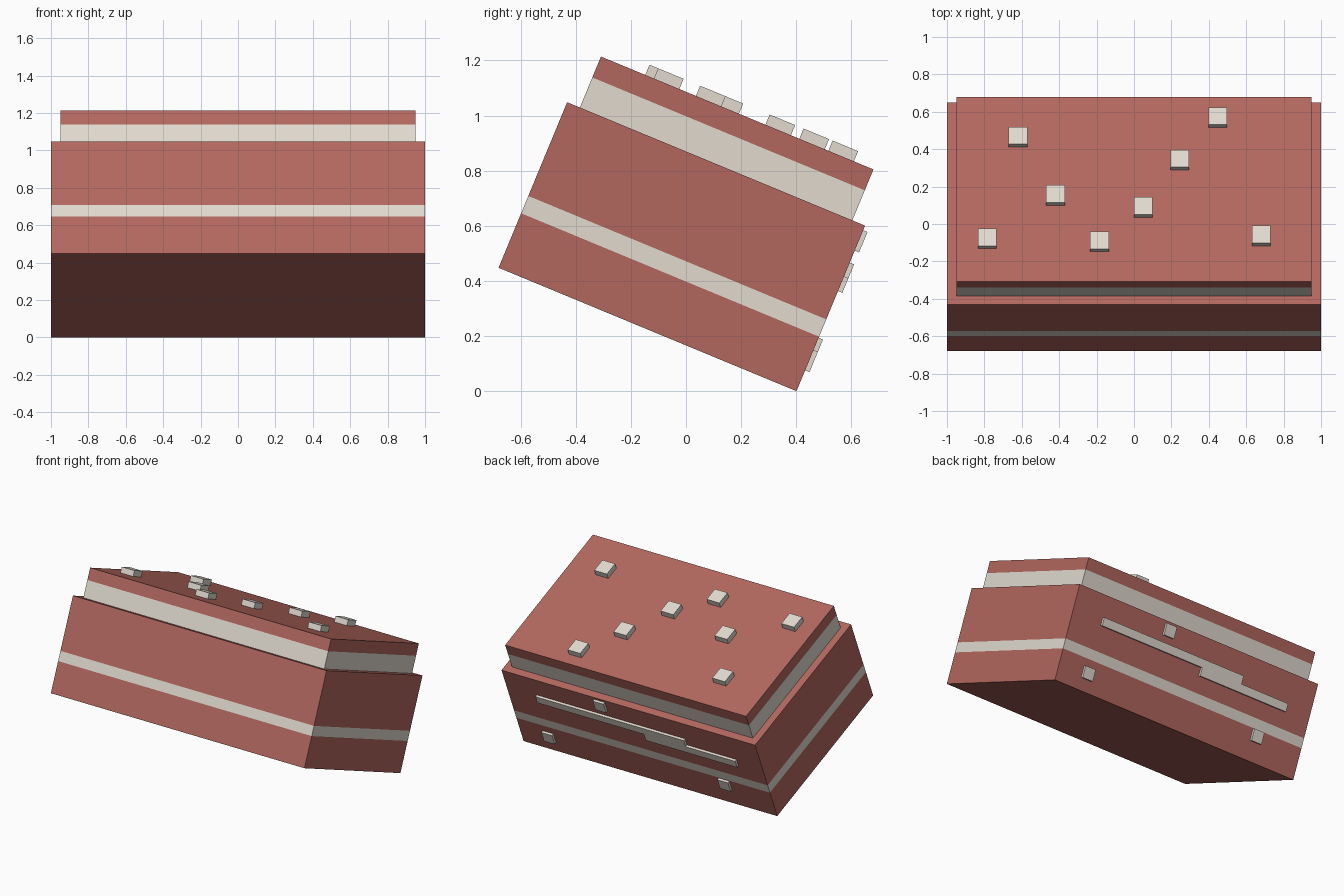
import bpy, bmesh, math
from mathutils import Matrix

cube = bpy.data.objects.get("Cube")
if cube:
    bpy.data.objects.remove(cube, do_unlink=True)


def material(name, rgb):
    mat = bpy.data.materials.new(name)
    mat.use_nodes = True
    mat.diffuse_color = (*rgb, 1)
    mat.node_tree.nodes["Principled BSDF"].inputs["Base Color"].default_value = (*rgb, 1)
    return mat


RED = material("brick red", (0.445, 0.136, 0.112))
CREAM = material("cream", (0.75, 0.70, 0.625))

# The whole block leans back: local y runs along its base, local z up its side
TILT = math.radians(22.5)
DEPTH, BODY_TOP, LID_TOP = 1.17, 0.65, 0.85
FRAME = Matrix.Translation((0, -0.68, DEPTH * math.sin(TILT))) @ Matrix.Rotation(-TILT, 4, 'X')


def box(name, x, y, z, mats, cuts=(), band=None):
    """Box from (min, max) ranges, cut at heights; faces inside the band take the second material."""
    bm = bmesh.new()
    bmesh.ops.create_cube(bm, size=1)
    for v in bm.verts:
        v.co = [r[0] if c < 0 else r[1] for c, r in zip(v.co, (x, y, z))]
    for h in cuts:
        bmesh.ops.bisect_plane(bm, geom=bm.verts[:] + bm.edges[:] + bm.faces[:],
                               plane_co=(0, 0, h), plane_no=(0, 0, 1))
    if band:
        for f in bm.faces:
            upright = abs(f.normal.z) < 0.5
            if upright and band[0] < f.calc_center_median().z < band[1]:
                f.material_index = 1
    mesh = bpy.data.meshes.new(name)
    bm.to_mesh(mesh)
    bm.free()
    for m in mats:
        mesh.materials.append(m)
    obj = bpy.data.objects.new(name, mesh)
    obj.matrix_world = FRAME
    bpy.context.collection.objects.link(obj)
    return obj


# Main body and lid, each with a cream band around it
box("body", (-1, 1), (0, DEPTH), (0, BODY_TOP), (RED, CREAM), (0.214, 0.282), (0.214, 0.282))
box("lid", (-0.95, 0.95), (0.05, 1.12), (BODY_TOP, LID_TOP), (RED, CREAM), (0.768,), (BODY_TOP, 0.768))

# Square studs scattered on the lid: (x, distance from the front)
studs = [(-0.785, 0.291), (-0.62, 0.879), (-0.42, 0.542), (-0.185, 0.274),
         (0.05, 0.473), (0.245, 0.746), (0.447, 0.993), (0.68, 0.308)]
for i, (x, y) in enumerate(studs):
    box(f"lid_stud_{i + 1}", (x - 0.05, x + 0.05), (y - 0.05, y + 0.05),
        (LID_TOP, LID_TOP + 0.04), (CREAM,))

# Raised bars and small studs on the back
BACK = (DEPTH, DEPTH + 0.017)
box("back_bar_upper", (-0.41, 0.76), BACK, (0.449, 0.505), (CREAM,))
box("back_bar_lower", (-0.80, -0.08), BACK, (0.393, 0.449), (CREAM,))
for i, (x, z) in enumerate([(0.232, 0.592), (0.764, 0.122), (-0.637, 0.17)]):
    box(f"back_stud_{i + 1}", (x - 0.042, x + 0.042), BACK, (z - 0.04, z + 0.04), (CREAM,))
